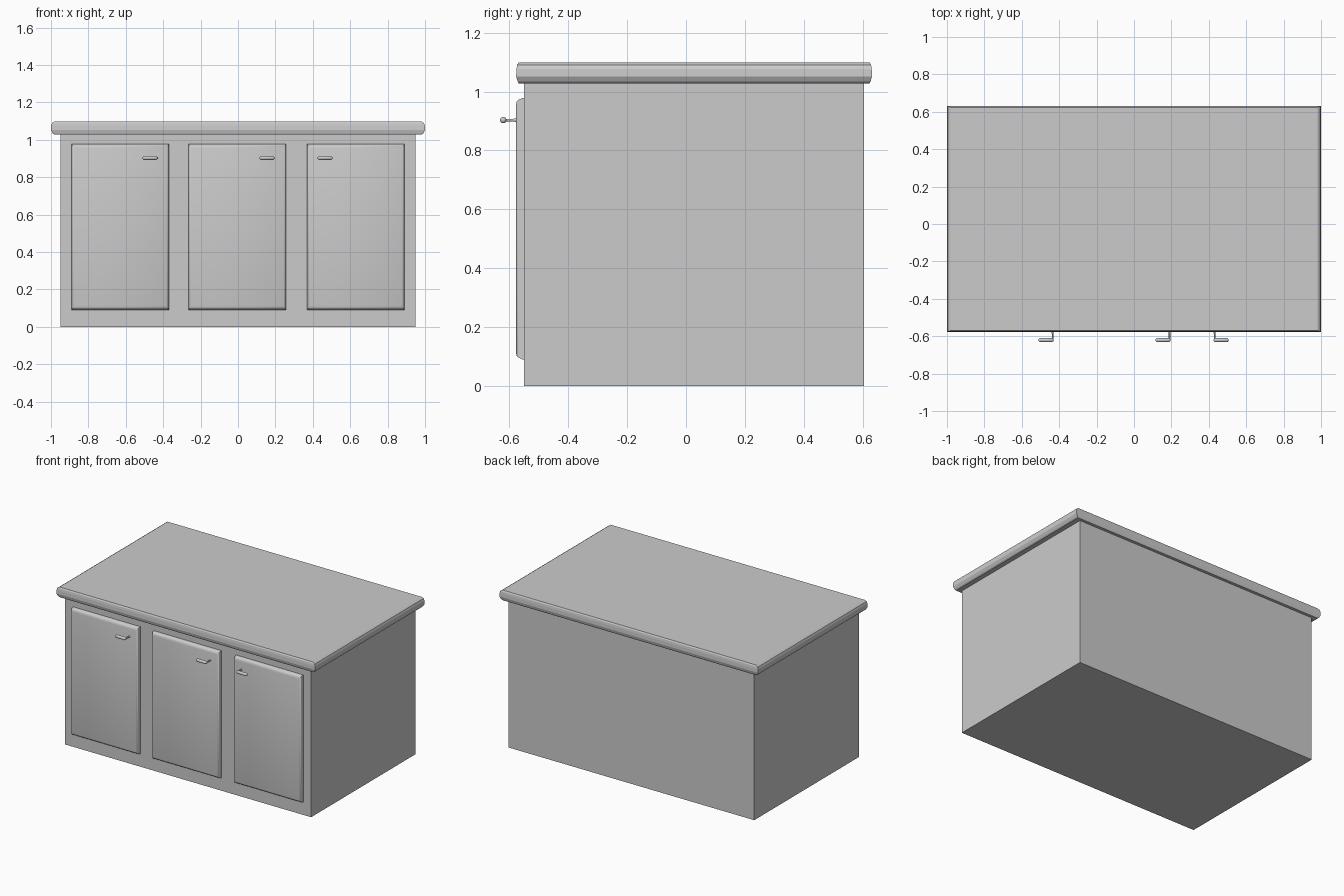
import bpy, bmesh, math
from mathutils import Vector

if "Cube" in bpy.data.objects:
    bpy.data.objects.remove(bpy.data.objects["Cube"])


def make_object(name, bm, smooth=None):
    bmesh.ops.recalc_face_normals(bm, faces=bm.faces[:])
    mesh = bpy.data.meshes.new(name)
    bm.to_mesh(mesh)
    bm.free()
    ob = bpy.data.objects.new(name, mesh)
    bpy.context.collection.objects.link(ob)
    if smooth:
        bpy.ops.object.select_all(action='DESELECT')
        ob.select_set(True)
        bpy.context.view_layer.objects.active = ob
        bpy.ops.object.shade_smooth_by_angle(angle=math.radians(smooth))
    return ob


def loft(bm, rings):
    """Skin a list of vertex-position rings and cap both ends."""
    loops = [[bm.verts.new(p) for p in ring] for ring in rings]
    for a, b in zip(loops, loops[1:]):
        n = len(a)
        for i in range(n):
            j = (i + 1) % n
            bm.faces.new((a[i], a[j], b[j], b[i]))
    bm.faces.new(loops[0])
    bm.faces.new(loops[-1])


def rect(x0, x1, v0, v1, ix, iv, place):
    return [place(x, v) for x, v in ((x0 + ix, v0 + iv), (x1 - ix, v0 + iv),
                                     (x1 - ix, v1 - iv), (x0 + ix, v1 - iv))]


def lathe(bm, start, axis, profile, sides=12):
    """Revolve (distance, radius) points about an axis."""
    axis = Vector(axis)
    side = axis.orthogonal().normalized()
    up = axis.cross(side)
    loft(bm, [[Vector(start) + axis * d
               + (side * math.cos(2 * math.pi * k / sides)
                  + up * math.sin(2 * math.pi * k / sides)) * r
               for k in range(sides)] for d, r in profile])


# Cabinet body
bm = bmesh.new()
loft(bm, [rect(-0.95, 0.95, -0.55, 0.604, 0, 0, lambda x, y: (x, y, z))
          for z in (0, 1.04)])
make_object("cabinet_body", bm)

# Countertop slab with moulded edge: (z, x inset, y inset)
edge = [(1.028, 0.018, 0.008), (1.034, 0.010, 0.005), (1.052, 0, 0),
        (1.076, 0.001, 0.001), (1.090, 0.006, 0.003), (1.099, 0.020, 0.008)]
bm = bmesh.new()
loft(bm, [rect(-1, 1, -0.577, 0.632, ix, iy, lambda x, y: (x, y, z))
          for z, ix, iy in edge])
make_object("countertop", bm)

# Doors with rounded front edges, each with an L-shaped handle
door_edge = [(-0.545, 0, 0), (-0.556, 0, 0), (-0.569, 0.003, 0.006),
             (-0.575, 0.007, 0.012), (-0.578, 0.013, 0.022)]
bar = [(0, 0.004), (0.003, 0.008), (0.008, 0.011), (0.04, 0.0105),
       (0.072, 0.011), (0.077, 0.008), (0.080, 0.004)]
stem = [(0, 0.008), (0.004, 0.006), (0.012, 0.0045), (0.045, 0.0045)]
# (left, right, handle stem x, handle direction)
doors = [("left", -0.89, -0.37, -0.435, -1),
         ("middle", -0.265, 0.257, 0.19, -1),
         ("right", 0.37, 0.89, 0.431, 1)]
for side_name, x0, x1, hx, direction in doors:
    bm = bmesh.new()
    loft(bm, [rect(x0, x1, 0.09, 0.978, ix, iz, lambda x, z: (x, y, z))
              for y, ix, iz in door_edge])
    make_object(side_name + "_door", bm, 40)
    bm = bmesh.new()
    lathe(bm, (hx, -0.575, 0.903), (0, -1, 0), stem)
    lathe(bm, (hx - direction * 0.005, -0.621, 0.903), (direction, 0, 0), bar)
    make_object(side_name + "_handle", bm, 40)
